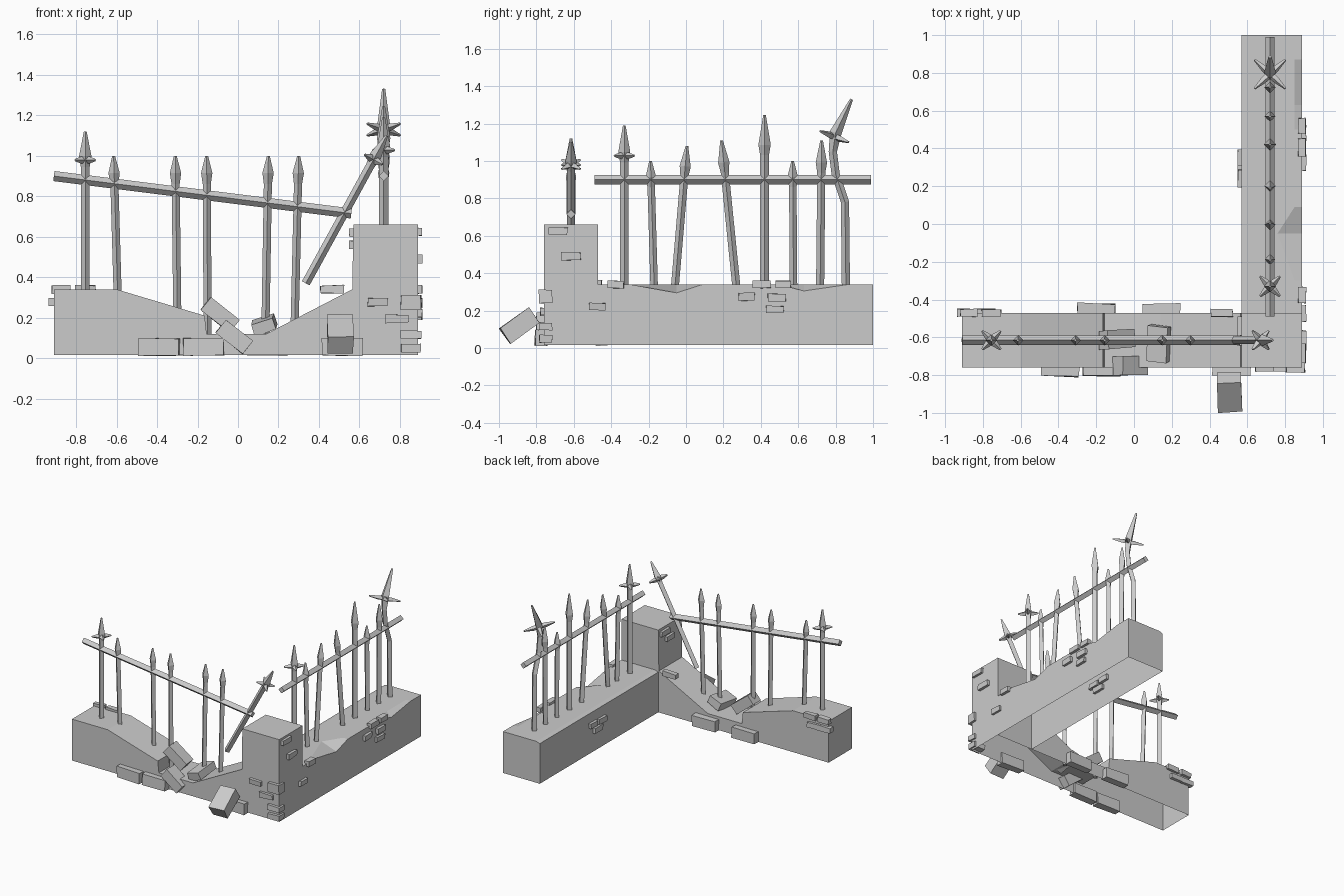
import bpy, bmesh, random
from math import radians
from mathutils import Vector, Matrix, Euler

if "Cube" in bpy.data.objects:
    bpy.data.objects.remove(bpy.data.objects["Cube"])

random.seed(4)
BASE, TOP = 0.015, 0.34
FY, SX = -0.615, 0.72      # fence lines: front run (y) and side run (x)


def finish(bm, name):
    bmesh.ops.recalc_face_normals(bm, faces=bm.faces)
    me = bpy.data.meshes.new(name)
    bm.to_mesh(me)
    bm.free()
    ob = bpy.data.objects.new(name, me)
    bpy.context.collection.objects.link(ob)
    return ob


def loft(bm, rings):
    """Skin a list of equal-length point rings and cap both ends."""
    vs = [[bm.verts.new(p) for p in r] for r in rings]
    n = len(vs[0])
    for a, b in zip(vs, vs[1:]):
        for i in range(n):
            j = (i + 1) % n
            bm.faces.new((a[i], a[j], b[j], b[i]))
    bm.faces.new(vs[0])
    bm.faces.new(vs[-1])


def diamond_bar(bm, pts, radii):
    """Four-sided bar along a path, with its corners on the main axes."""
    pts = [Vector(p) for p in pts]
    rings = []
    for i, p in enumerate(pts):
        t = (pts[min(i + 1, len(pts) - 1)] - pts[max(i - 1, 0)]).normalized()
        ref = Vector((0, 0, 1)) if abs(t.y) > 0.95 else Vector((0, 1, 0))
        u = t.cross(ref).normalized()
        v = t.cross(u)
        rings.append([p + d * radii[i] for d in (u, v, -u, -v)])
    loft(bm, rings)


def cross(bm, c, d, arm):
    """Four tapered diagonal prongs around a spear."""
    rot = Vector((0, 0, 1)).rotation_difference(d).to_matrix()
    for s in (1, -1):
        a = rot @ Vector((1, s, 0)).normalized() * arm
        diamond_bar(bm, [c - a, c - a * 0.4, c + a * 0.4, c + a],
                    [0.006, 0.018, 0.018, 0.006])


def spear(name, foot, tip, arm=0):
    """Straight post with a spear head; taller posts are thicker with longer heads."""
    bm = bmesh.new()
    foot, tip = Vector(foot), Vector(tip)
    d = (tip - foot).normalized()
    extra = max(0, tip.z - 1)
    r, head = 0.02 + extra * 0.015, 0.085 + extra * 0.3
    diamond_bar(bm, [foot, tip - d * (head + 0.055), tip - d * head, tip],
                [r, r, r * 1.4, 0.007])
    if arm:
        cross(bm, tip - d * (head + 0.02), d, arm)
    return finish(bm, name)


def open_bottom(bm):
    low = [f for f in bm.faces if all(v.co.z < BASE + 0.001 for v in f.verts)]
    bmesh.ops.delete(bm, geom=low, context='FACES_ONLY')


def brick(name, centre, size, rot=(0, 0, 0)):
    """Slightly irregular block, kept above the ground."""
    bm = bmesh.new()
    bmesh.ops.create_cube(bm, size=1)
    m = Matrix.LocRotScale(Vector(centre), Euler([radians(a) for a in rot]), Vector(size))
    bmesh.ops.transform(bm, matrix=m, verts=bm.verts)
    for v in bm.verts:
        v.co += Vector([random.uniform(-.003, .003) for _ in range(3)])
        v.co.z = max(v.co.z, 0)
    return finish(bm, name)


# Front wall with its collapsed middle, and the corner pillar
prof = [(-.91, BASE), (-.91, TOP), (-.6, TOP), (-.165, .21), (-.155, .12),
        (.14, .12), (.565, TOP), (.57, .66), (.89, .66), (.89, BASE)]
bm = bmesh.new()
loft(bm, [[(x, y, z) for x, z in prof] for y in (-.76, -.47)])
open_bottom(bm)
finish(bm, "front_wall_and_pillar")

# Side wall: each station gives y and how far the outer top edge is chipped away
bm = bmesh.new()
rings = []
for y, chip in ((-.47, 0), (-.3, 0), (-.05, .045), (.09, 0), (.5, 0), (.63, .035), (.87, 0), (1, 0)):
    inner = .76 if y < 0 and chip else .85
    rings.append([(.57, y, BASE), (.57, y, TOP - .01), (.60, y, TOP),
                  (inner, y, TOP), (.89, y, TOP - chip), (.89, y, BASE)])
loft(bm, rings)
open_bottom(bm)
finish(bm, "side_wall")

# Rails
for name, a, b in (("front_rail", (-.91, FY, .9), (.56, FY, .715)),
                   ("side_rail", (SX, -.49, .9), (SX, .99, .9))):
    bm = bmesh.new()
    diamond_bar(bm, [a, b], [.025, .025])
    finish(bm, name)

# Front posts: foot x, foot z, tip x
for xb, zb, xt in ((-.595, .32, -.615), (-.3, .22, -.31), (-.15, .11, -.155),
                   (.135, .11, .15), (.28, .17, .3)):
    spear("front_post", (xb, FY, zb), (xt, FY, 1))
spear("front_end_post", (-.755, FY, .32), (-.755, FY, 1.12), .07)
spear("broken_leaning_post", (.335, FY, .37), (.735, FY, 1.1), .07)

# Side posts: foot y, tip y, tip z
for yb, yt, z in ((-.17, -.19, 1), (-.06, .005, 1.08), (.27, .19, 1.11),
                  (.42, .42, 1.245), (.575, .57, 1), (.717, .725, 1.11)):
    spear("side_post", (SX, yb, .32), (SX, yt, z))
spear("side_end_post", (SX, -.33, .32), (SX, -.33, 1.19), .075)

# Bent post with its head twisted over
bm = bmesh.new()
path = [(.855, .32), (.85, .78), (.8, .93), (.785, 1.05), (.8, 1.15), (.885, 1.33)]
diamond_bar(bm, [(SX, y, z) for y, z in path], [.022] * 4 + [.032, .008])
cross(bm, Vector((SX, .793, 1.13)), Vector((0, .35, .92)).normalized(), .115)
finish(bm, "bent_post")

# Fallen bricks
brick("fallen_brick", (.505, -.89, .12), (.125, .19, .1), (36, 0, 2))
brick("tumbling_brick", (-.02, -.75, .105), (.17, .1, .085), (0, 38, 0))
brick("leaning_brick", (-.09, -.61, .215), (.18, .1, .08), (0, 38, 4))
brick("loose_brick", (.13, -.635, .165), (.11, .19, .06), (8, -20, -5))

# Large footing bricks along the front and back of the front wall
for y, xs in ((-.775, (-.39, -.17, .515)), (-.45, (-.2, .145))):
    for x in xs:
        brick("footing_brick", (x, y, .055), (.2, .06, .085), (0, 0, random.uniform(-3, 3)))

# Corner bricks wrapping the pillar's outer edge
for z, h in ((.05, .04), (.115, .04), (.275, .07)):
    brick("corner_brick", (.855, -.75, z), (.1, .07, h))

# Small raised bricks on faces that look along y: plane y, then (x, z) of each
for y, spots in ((-.76, ((.69, .275), (.785, .195))),
                 (-.47, ((-.875, TOP), (-.755, TOP), (-.79, .275), (-.88, .275), (.465, TOP)))):
    for x, z in spots:
        brick("raised_brick", (x, y, z), (random.uniform(.08, .12), .04, .04))

# Small raised bricks on faces that look along x: plane x, then (y, z) of each
for x, spots in ((.89, ((-.685, .625), (-.615, .49), (-.475, .22), (-.375, TOP), (.325, .275),
                        (.405, TOP), (.485, .27), (.475, .205), (.52, TOP))),
                 (.57, ((-.54, .62), (-.6, .56), (.35, .235), (.24, .23), (.29, .18)))):
    for y, z in spots:
        brick("raised_brick", (x, y, z), (.04, random.uniform(.08, .11), .04))
